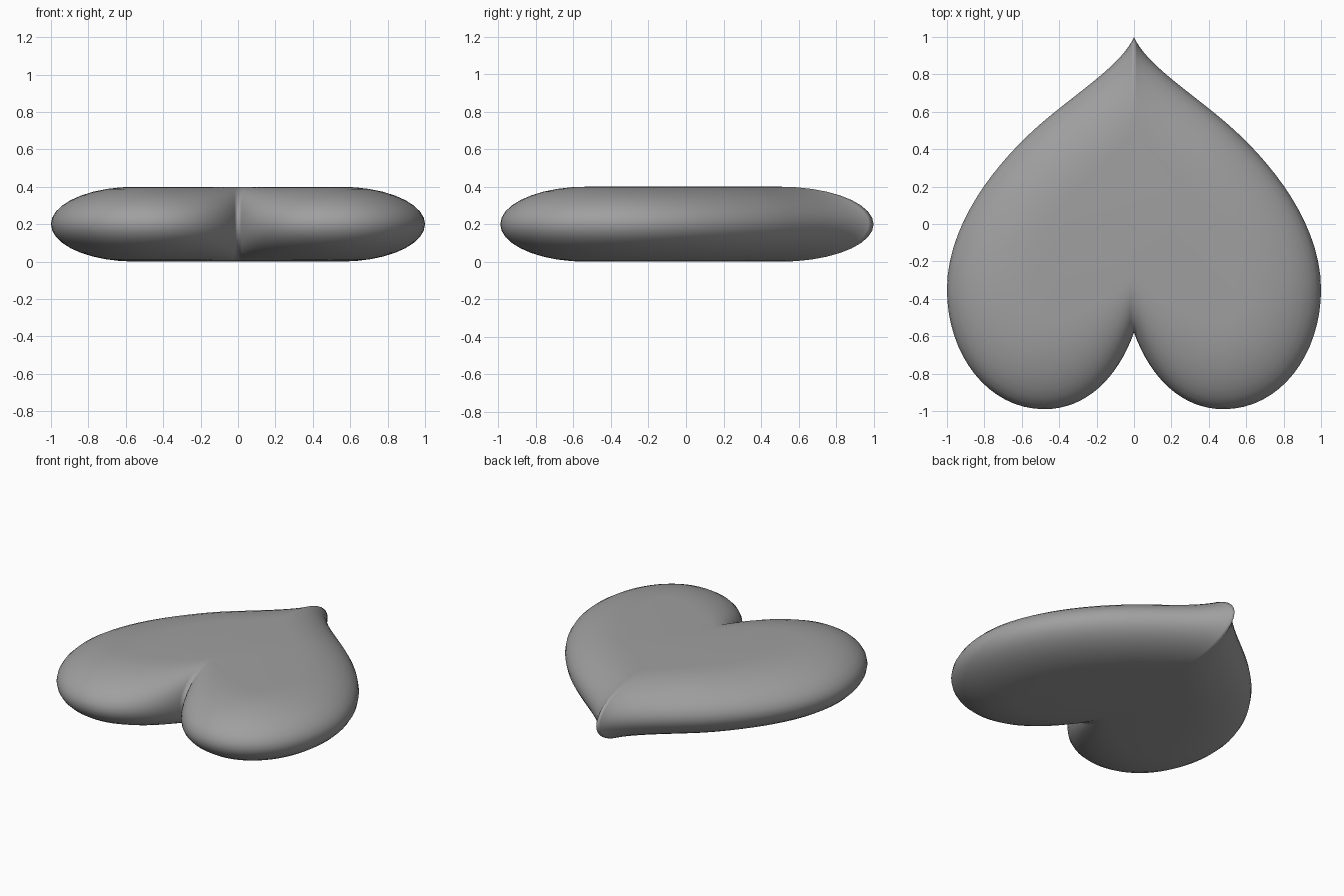
import bpy
import bmesh
from math import sin, cos, pi
from mathutils import Vector
from mathutils.geometry import interpolate_bezier

cube = bpy.data.objects.get("Cube")
if cube:
    bpy.data.objects.remove(cube, do_unlink=True)

HALF_HEIGHT = 0.2
SEGMENT_POINTS = 17
PROFILE_STEPS = 9

# Right half of the rim, from the notch to the tip: anchor, handle, handle, ...
RIM = [(0, -0.58), (0.09, -0.83), (0.26, -0.99), (0.48, -0.99),
       (0.78, -0.99), (1, -0.7), (1, -0.35),
       (1, 0.06), (0.64, 0.42), (0.47, 0.56),
       (0.28, 0.72), (0.06, 0.86), (0, 1)]
# Matching half of the flat area's border
FLAT = [(0, -0.28), (0.12, -0.4), (0.36, -0.53), (0.48, -0.53),
        (0.53, -0.53), (0.55, -0.45), (0.55, -0.38),
        (0.55, -0.2), (0.42, 0.07), (0.3, 0.2),
        (0.22, 0.28), (0.07, 0.4), (0, 0.5)]


def heart_loop(points):
    """Sample the half path and mirror it into a closed loop."""
    path = [Vector((x, y, 0)) for x, y in points]
    half = []
    for i in range(0, len(path) - 1, 3):
        half += interpolate_bezier(*path[i:i + 4], SEGMENT_POINTS)[:-1]
    half.append(path[-1])
    return half + [Vector((-p.x, p.y, 0)) for p in half[-2:0:-1]]


rim, flat = heart_loop(RIM), heart_loop(FLAT)

# Rounded edge: rings swept from the lower flat border, over the rim, to the upper one
bm = bmesh.new()
rings = []
for k in range(2 * PROFILE_STEPS + 1):
    angle = pi / 2 * (k / PROFILE_STEPS - 1)
    z = HALF_HEIGHT * (1 + sin(angle))
    rings.append([bm.verts.new(f.lerp(r, cos(angle)) + Vector((0, 0, z)))
                  for r, f in zip(rim, flat)])

for low, high in zip(rings, rings[1:]):
    for i in range(len(low)):
        j = (i + 1) % len(low)
        bm.faces.new((low[i], low[j], high[j], high[i]))

# Flat top and bottom
bm.faces.new(rings[-1])
bm.faces.new(rings[0][::-1])
bmesh.ops.recalc_face_normals(bm, faces=bm.faces)
for face in bm.faces:
    face.smooth = True

mesh = bpy.data.meshes.new("heart_cushion")
bm.to_mesh(mesh)
bm.free()

# Plain grey finish
grey = bpy.data.materials.new("plain_grey")
grey.use_nodes = True
colour = (0.35, 0.35, 0.35, 1)
grey.diffuse_color = colour
grey.node_tree.nodes["Principled BSDF"].inputs["Base Color"].default_value = colour
mesh.materials.append(grey)

heart = bpy.data.objects.new("heart_cushion", mesh)
bpy.context.collection.objects.link(heart)
